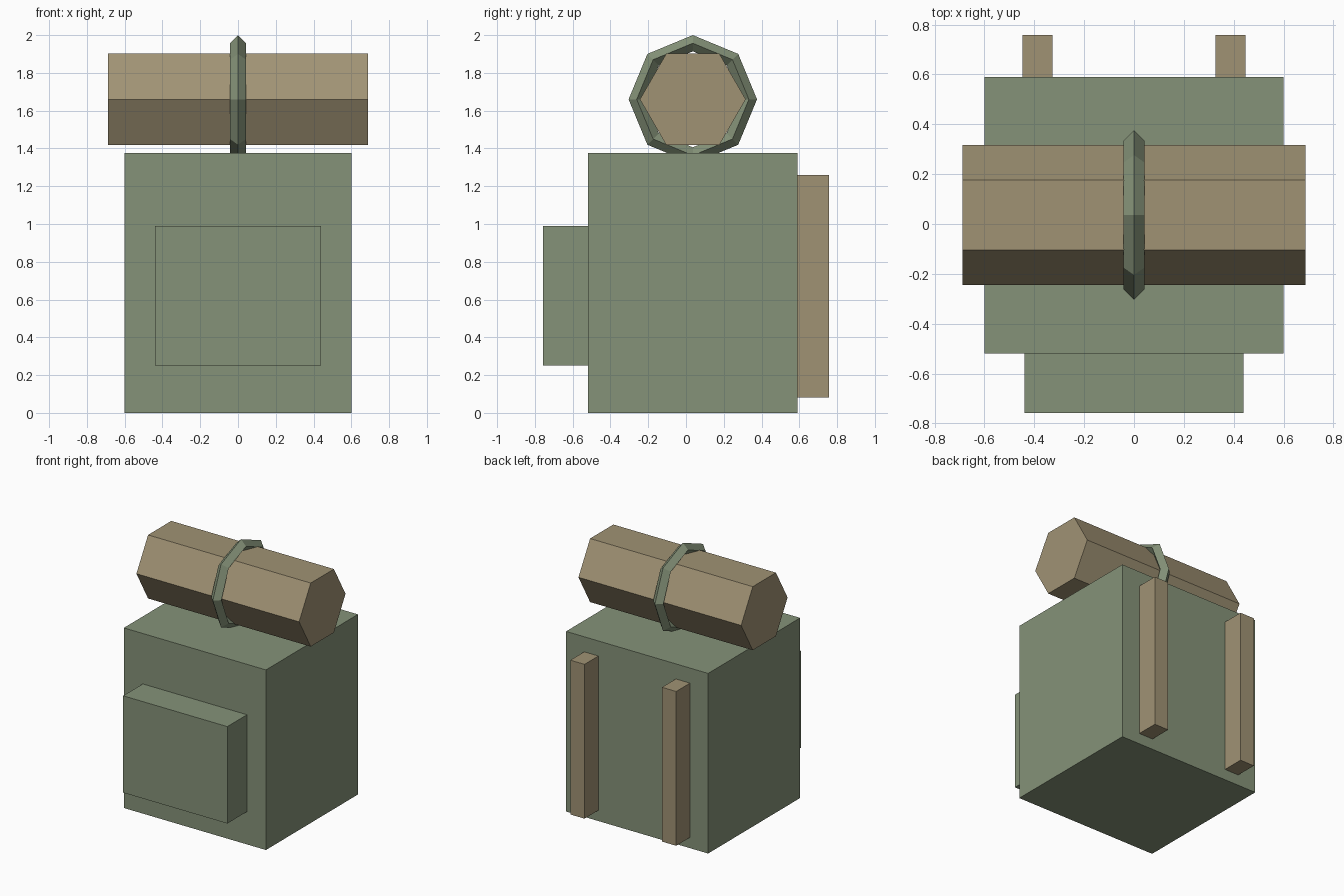
import bpy, bmesh
from math import cos, sin, pi

if "Cube" in bpy.data.objects:
    bpy.data.objects.remove(bpy.data.objects["Cube"])


def material(name, rgb):
    m = bpy.data.materials.new(name)
    m.diffuse_color = (*rgb, 1.0)
    m.use_nodes = True
    m.node_tree.nodes["Principled BSDF"].inputs["Base Color"].default_value = m.diffuse_color
    return m


GREEN = material("olive_green", (0.235, 0.29, 0.19))
TAN = material("canvas_tan", (0.352, 0.29, 0.175))


def make(name, bm, mat):
    bmesh.ops.recalc_face_normals(bm, faces=bm.faces)
    mesh = bpy.data.meshes.new(name)
    bm.to_mesh(mesh)
    bm.free()
    mesh.materials.append(mat)
    ob = bpy.data.objects.new(name, mesh)
    bpy.context.collection.objects.link(ob)
    return ob


def box(name, x, y, z, mat):
    bm = bmesh.new()
    bmesh.ops.create_cube(bm, size=1)
    for v in bm.verts:
        v.co = [r[0] + (c + 0.5) * (r[1] - r[0]) for c, r in zip(v.co, (x, y, z))]
    return make(name, bm, mat)


ROLL_Y, ROLL_Z = 0.036, 1.66

# pack body and front pocket
box("pack_body", (-0.60, 0.60), (-0.52, 0.59), (0, 1.375), GREEN)
box("front_pocket", (-0.44, 0.44), (-0.757, -0.52), (0.25, 0.99), GREEN)

# shoulder straps on the back
for side, s in (("left", -1), ("right", 1)):
    x = sorted((s * 0.327, s * 0.447))
    box(side + "_strap", x, (0.59, 0.757), (0.082, 1.26), TAN)

# six-sided bedroll lying across the top
bm = bmesh.new()
ends = [[bm.verts.new((x, ROLL_Y + 0.28 * cos(i * pi / 3), ROLL_Z + 0.28 * sin(i * pi / 3)))
         for i in range(6)] for x in (-0.687, 0.687)]
for e in ends:
    bm.faces.new(e)
for i in range(6):
    j = (i + 1) % 6
    bm.faces.new((ends[0][i], ends[0][j], ends[1][j], ends[1][i]))
make("bedroll", bm, TAN)

# eight-sided ring with diamond section around the bedroll
bm = bmesh.new()
R, r = 0.297, 0.043
rings = []
for i in range(8):
    a = i * pi / 4
    ring = []
    for k in range(4):
        d = R + r * cos(k * pi / 2)
        ring.append(bm.verts.new((r * sin(k * pi / 2), ROLL_Y + d * cos(a), ROLL_Z + d * sin(a))))
    rings.append(ring)
for i in range(8):
    p, q = rings[i], rings[(i + 1) % 8]
    for k in range(4):
        n = (k + 1) % 4
        bm.faces.new((p[k], p[n], q[n], q[k]))
make("bedroll_band", bm, GREEN)
